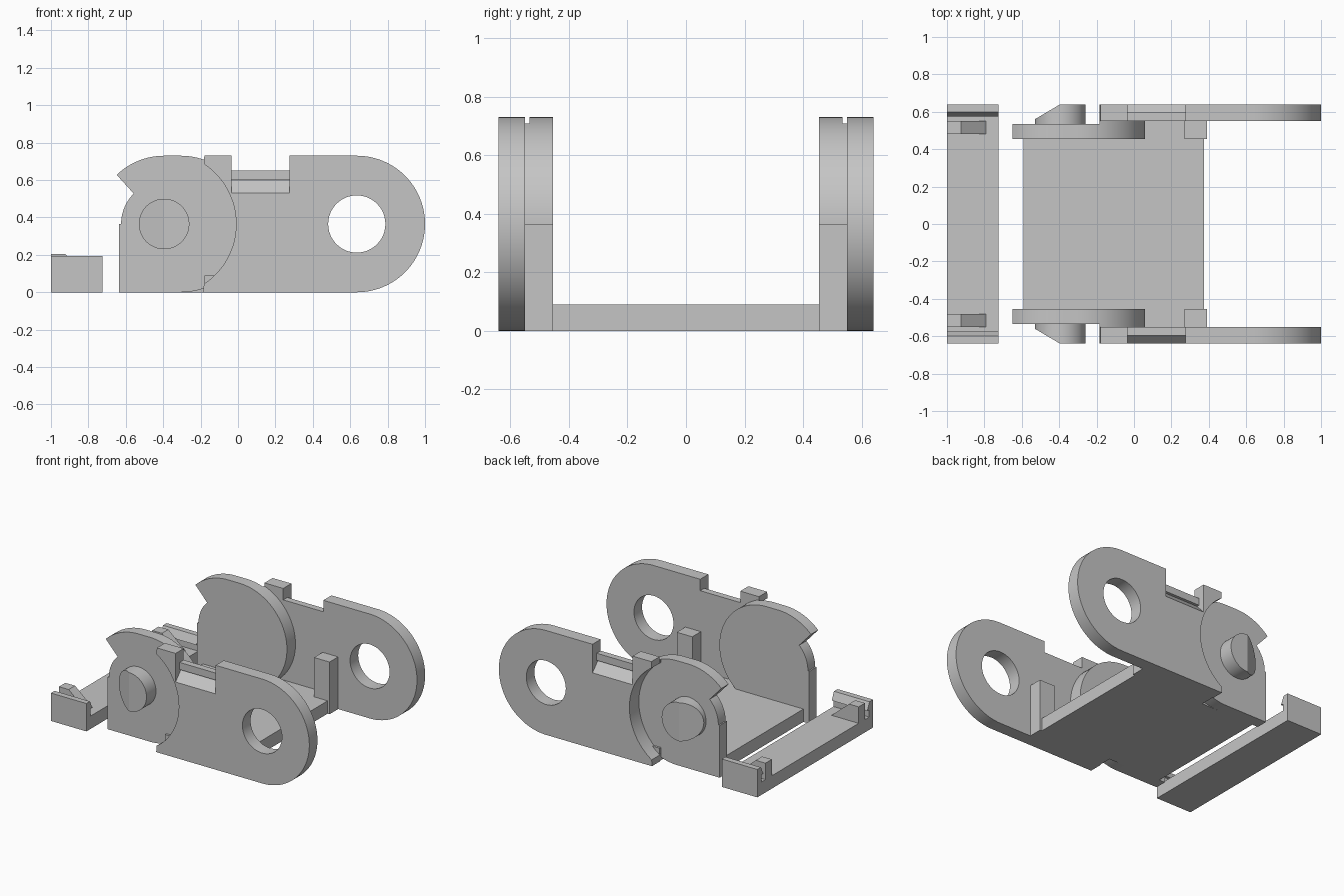
import bpy
import bmesh
from math import cos, sin, radians
from mathutils import Vector

cube = bpy.data.objects.get("Cube")
if cube:
    bpy.data.objects.remove(cube, do_unlink=True)

grey = bpy.data.materials.new("plain grey")
grey.use_nodes = True
GREY = (0.56, 0.56, 0.56, 1)
grey.diffuse_color = GREY
grey.node_tree.nodes["Principled BSDF"].inputs["Base Color"].default_value = GREY

R = 0.365            # half the height of the side plates
PIN_X = -0.395       # pivot pin centre
HOLE_X = 0.635       # pivot hole centre
IN, MID, SEAM, OUT = 0.455, 0.535, 0.55, 0.64   # side layers along y


def arc(cx, r, start, end, steps=32):
    """Points on an arc centred at mid height."""
    angles = [radians(start + (end - start) * i / steps) for i in range(steps + 1)]
    return [(cx + r * cos(a), R + r * sin(a)) for a in angles]


def prism(name, outline, lo, hi, axis="y", hole=None, mirror=True):
    """Extrude a closed outline from lo to hi along x, y or z."""
    place = {"x": lambda a, b, d: (d, a, b),
             "y": lambda a, b, d: (a, d, b),
             "z": lambda a, b, d: (a, b, d)}[axis]
    bm = bmesh.new()
    edges = []
    for loop in filter(None, (outline, hole)):
        vs = [bm.verts.new(place(a, b, lo)) for a, b in loop]
        if not hole:
            bm.faces.new(vs)
        else:
            edges += [bm.edges.new((v, vs[i - 1])) for i, v in enumerate(vs)]
    if hole:
        bmesh.ops.triangle_fill(bm, use_beauty=True, edges=edges)
    top = bmesh.ops.extrude_face_region(bm, geom=bm.faces[:])["geom"]
    verts = [g for g in top if isinstance(g, bmesh.types.BMVert)]
    bmesh.ops.translate(bm, verts=verts, vec=Vector(place(0, 0, hi - lo)))
    bmesh.ops.recalc_face_normals(bm, faces=bm.faces[:])
    mesh = bpy.data.meshes.new(name)
    bm.to_mesh(mesh)
    bm.free()
    mesh.materials.append(grey)
    obj = bpy.data.objects.new(name, mesh)
    bpy.context.collection.objects.link(obj)
    if mirror:
        mod = obj.modifiers.new("Mirror", "MIRROR")
        mod.use_axis = (False, True, False)
    bpy.ops.object.select_all(action="DESELECT")
    obj.select_set(True)
    bpy.context.view_layer.objects.active = obj
    bpy.ops.object.shade_smooth_by_angle(angle=radians(25))
    return obj


def rect(a0, a1, b0, b1):
    return [(a0, b0), (a1, b0), (a1, b1), (a0, b1)]


# Outer side plates: rounded end, pivot hole, clip notch, curved rear edge
plate = [(-0.185, 0)] + arc(HOLE_X, R, -90, 90, 48)
plate += [(0.275, 2 * R), (0.275, 0.53), (-0.035, 0.53), (-0.035, 2 * R), (-0.18, 2 * R)]
plate += arc(PIN_X, 0.385, 56.5, -56.5)
prism("outer_side_plate", plate, SEAM, OUT, hole=arc(HOLE_X, 0.153, 0, 360, 48)[:-1])

# Undercut lip in the notch
lip = [(SEAM, 0.53), (OUT, 0.53), (0.575, 0.6), (0.595, 0.6), (0.595, 0.65), (SEAM, 0.65)]
prism("clip_lip", lip, -0.035, 0.275, "x")

# Inner side plates with stop notch, and the step joining them to the outer ones
inner = [(-0.635, 0)] + arc(-0.305, R, -90, 90, 40) + arc(PIN_X, R, 90, 134, 16)
inner += arc(PIN_X, 0.23, 135, 180, 16) + [(-0.635, R)]
prism("inner_side_plate", inner, IN, MID)
step = arc(-0.305, R, -70.5, 70.5) + arc(PIN_X, 0.385, 56.5, -56.5)
prism("side_plate_step", step, MID, SEAM)

# Pivot pins with a slanted half, built round and then cut
pin = prism("pivot_pin", arc(PIN_X, 0.135, 0, 360, 48)[:-1], MID, OUT)
bm = bmesh.new()
bm.from_mesh(pin.data)
geom = bm.verts[:] + bm.edges[:] + bm.faces[:]
cut = bmesh.ops.bisect_plane(bm, geom=geom, plane_co=(PIN_X, OUT, 0),
                             plane_no=(-0.08, 0.135, 0), clear_outer=True)
rim = [g for g in cut["geom_cut"] if isinstance(g, bmesh.types.BMEdge)]
bmesh.ops.holes_fill(bm, edges=[e for e in bm.edges if e.is_boundary] or rim)
bmesh.ops.recalc_face_normals(bm, faces=bm.faces[:])
bm.to_mesh(pin.data)
bm.free()
bpy.context.view_layer.objects.active = pin
pin.select_set(True)
bpy.ops.object.shade_smooth_by_angle(angle=radians(25))

# Floor, wider between the outer plates, and the stop posts
floor = [(-0.59, -IN), (-0.18, -IN), (-0.18, -SEAM), (0.375, -SEAM)]
floor += [(x, -y) for x, y in reversed(floor)]
prism("floor", floor, 0, 0.09, "z", mirror=False)
prism("stop_post", rect(0.27, 0.39, 0, R), IN, SEAM)

# Separate closing bar with hooked ends and sloped gussets
BAR = (-1, -0.725)
prism("closing_bar", rect(-OUT, OUT, 0, 0.09), *BAR, "x", mirror=False)
hook = [(OUT, 0.09), (OUT, 0.195), (0.6, 0.195), (0.575, 0.14), (0.595, 0.14), (0.595, 0.09)]
prism("bar_hook", hook, *BAR, "x")
gusset = [(-1, 0.09), (-0.79, 0.09), (-0.925, 0.205), (-1, 0.205)]
prism("bar_gusset", gusset, 0.48, SEAM)
